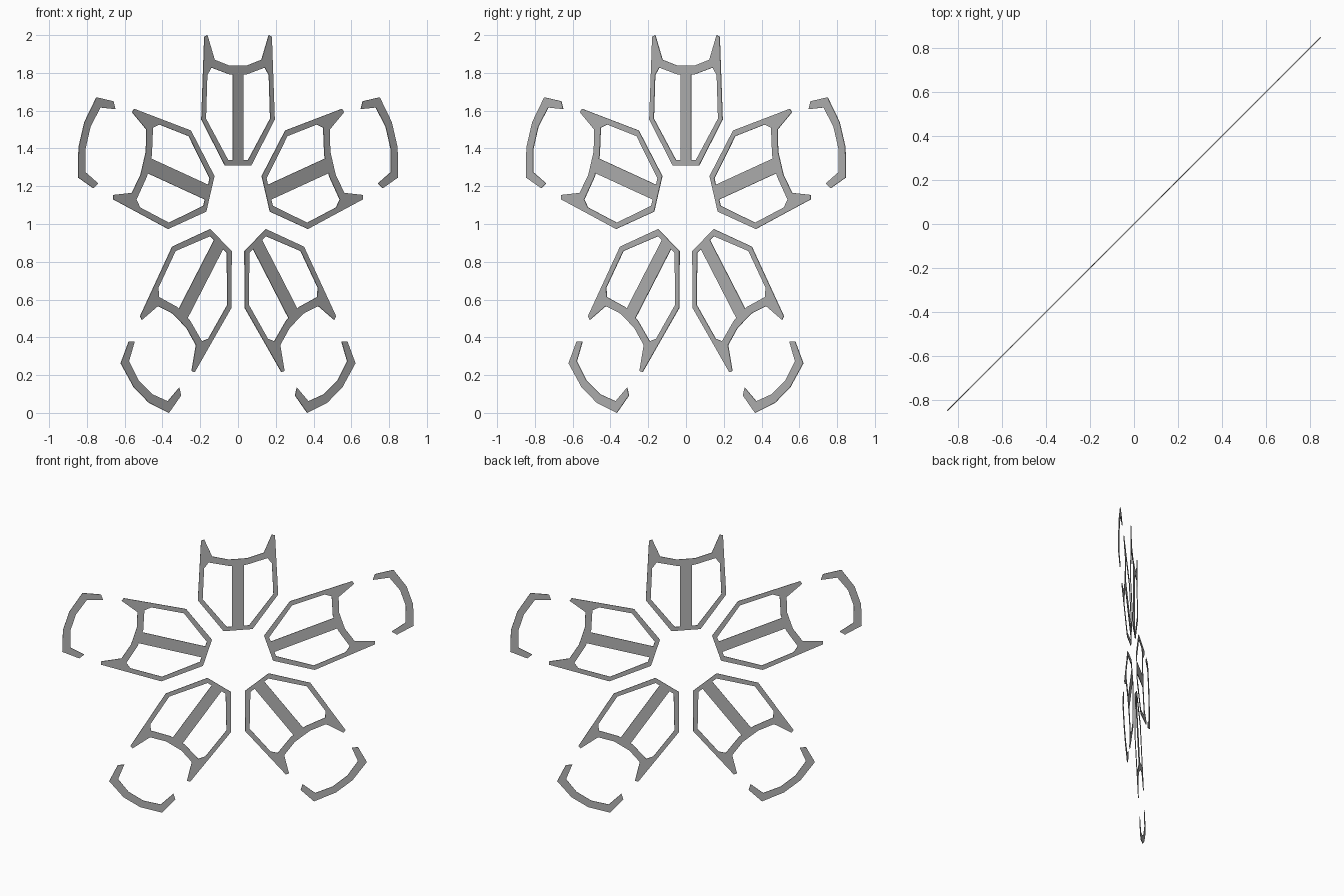
import bpy, bmesh, math
from mathutils import Matrix

cube = bpy.data.objects.get("Cube")
if cube:
    bpy.data.objects.remove(cube, do_unlink=True)

CENTRE_Z = 1.092
THICKNESS = 0.004

grey = bpy.data.materials.new("mid grey")
grey.use_nodes = True
colour = (0.5, 0.5, 0.5, 1)
grey.diffuse_color = colour
grey.node_tree.nodes["Principled BSDF"].inputs["Base Color"].default_value = colour


def flat_mesh(name, polygons):
    """Flat sheet in the local XZ plane, mirrored over x = 0, facing -y."""
    bm = bmesh.new()
    for side in (1, -1):
        for poly in polygons:
            face = bm.faces.new([bm.verts.new((side * x, 0, z)) for x, z in poly])
            face.normal_update()
            if face.normal.y > 0:
                face.normal_flip()
    bmesh.ops.remove_doubles(bm, verts=bm.verts, dist=0.0005)
    mesh = bpy.data.meshes.new(name)
    bm.to_mesh(mesh)
    bm.free()
    mesh.materials.append(grey)
    return mesh


def strip(outer, inner):
    """Quads joining an outer outline to an inner one."""
    return [(outer[i], outer[i + 1], inner[i + 1], inner[i])
            for i in range(len(outer) - 1)]


# Half outlines: x is sideways, z is distance from the centre
frame_outer = [(0, .219), (.099, .219), (.274, .461), (.260, .741),
               (.176, .778), (.064, .746), (0, .746)]
frame_inner = [(0, .248), (.076, .248), (.241, .466), (.231, .696),
               (.200, .736), (.060, .699), (0, .699)]
horn = [(.260, .741), (.252, .900), (.230, .908), (.176, .778)]
spine = [(0, .248), (.041, .248), (.041, .699), (0, .699)]
arc_outer = [(0, 1.232), (.070, 1.232), (.223, 1.187), (.242, 1.060)]
arc_inner = [(0, 1.182), (.062, 1.182), (.180, 1.143), (.207, 1.034)]

frame_mesh = flat_mesh("petal_frame", strip(frame_outer, frame_inner) + [horn])
spine_mesh = flat_mesh("petal_spine", [spine])
arc_mesh = flat_mesh("outer_bracket", strip(arc_outer, arc_inner))

# Five petals around the centre, on an upright plane turned 45 degrees
positions = ["top", "upper_left", "lower_left", "lower_right", "upper_right"]
for k, position in enumerate(positions):
    place = (Matrix.Translation((0, 0, CENTRE_Z))
             @ Matrix.Rotation(math.radians(45), 4, 'Z')
             @ Matrix.Rotation(math.tau * k / 5, 4, 'Y'))
    parts = [("frame", frame_mesh), ("spine", spine_mesh)]
    if k:  # the top petal has no bracket
        parts.append(("bracket", arc_mesh))
    for part, mesh in parts:
        obj = bpy.data.objects.new(f"{position}_{part}", mesh)
        obj.matrix_world = place
        bpy.context.collection.objects.link(obj)
        # Thin sheet
        solid = obj.modifiers.new("Thin sheet", 'SOLIDIFY')
        solid.thickness = THICKNESS
        solid.offset = 0
